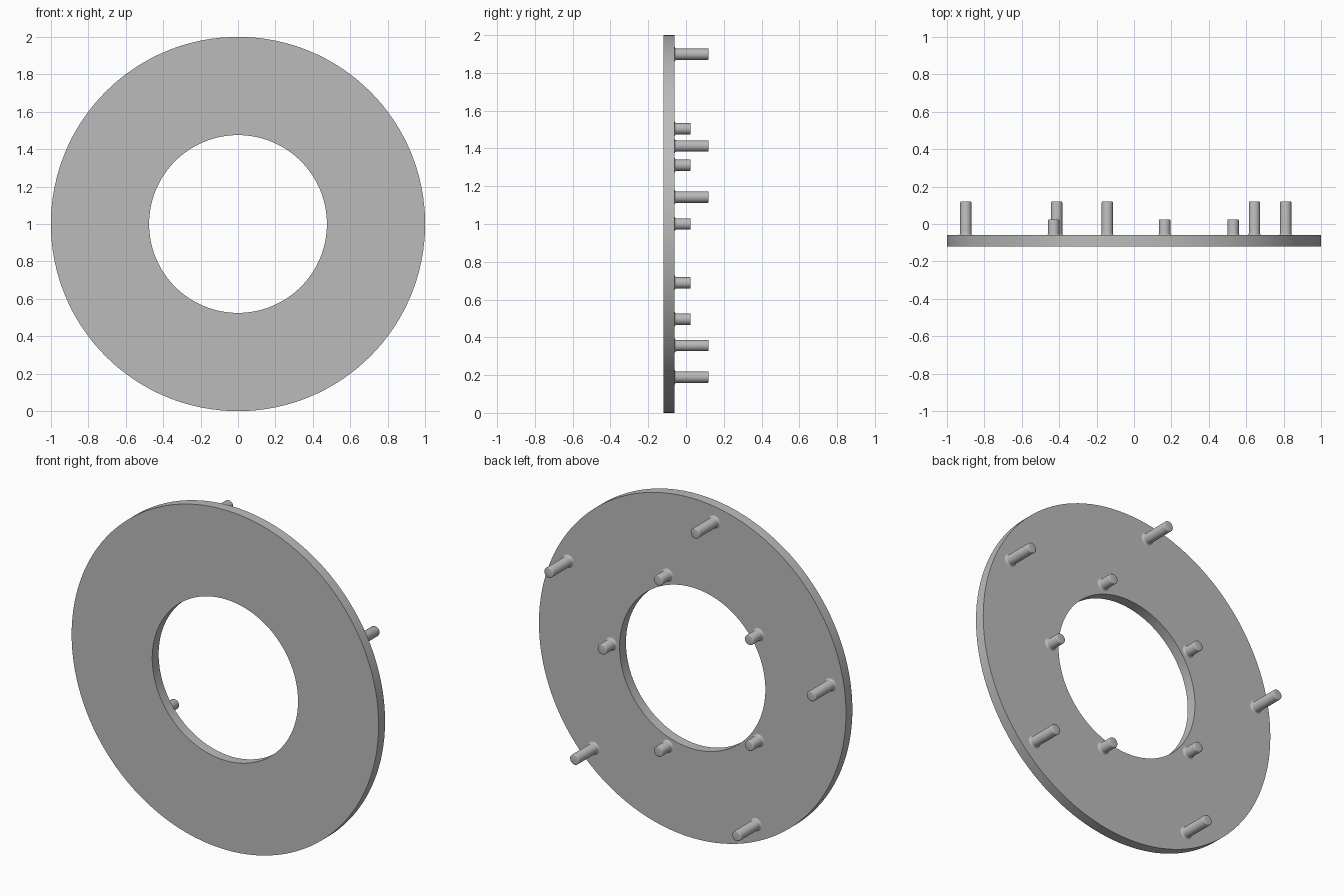
import bpy
import math
from mathutils import Matrix

cube = bpy.data.objects.get("Cube")
if cube:
    bpy.data.objects.remove(cube, do_unlink=True)

PLATE_FRONT, PLATE_BACK = -0.12, -0.06
PIN_R = 0.03

grey = bpy.data.materials.new("plain grey")
grey.use_nodes = True
colour = (0.5, 0.5, 0.5, 1)
grey.diffuse_color = colour
grey.node_tree.nodes["Principled BSDF"].inputs["Base Color"].default_value = colour


def lathe(name, profile, sides, x, z, closed=False):
    """Revolve (radius, y) points about an axis along y, through (x, z)."""
    n = len(profile)
    verts = []
    for i in range(sides):
        a = math.tau * i / sides
        verts += [(r * math.cos(a), y, r * math.sin(a)) for r, y in profile]
    faces = []
    for i in range(sides):
        j = (i + 1) % sides
        for k in range(n if closed else n - 1):
            m = (k + 1) % n
            faces.append((i * n + k, i * n + m, j * n + m, j * n + k))
    if not closed:
        faces.append([i * n for i in range(sides)])
        faces.append([i * n + n - 1 for i in reversed(range(sides))])
    mesh = bpy.data.meshes.new(name)
    mesh.from_pydata(verts, [], faces)
    mesh.materials.append(grey)
    obj = bpy.data.objects.new(name, mesh)
    obj.matrix_world = Matrix.Translation((x, 0, z))
    bpy.context.collection.objects.link(obj)
    bpy.ops.object.select_all(action="DESELECT")
    obj.select_set(True)
    bpy.context.view_layer.objects.active = obj
    bpy.ops.object.mode_set(mode="EDIT")
    bpy.ops.mesh.select_all(action="SELECT")
    bpy.ops.mesh.normals_make_consistent(inside=False)
    bpy.ops.object.mode_set(mode="OBJECT")
    bpy.ops.object.shade_smooth_by_angle(angle=math.radians(35))
    return obj


def pin_ring(name, ring_radius, start_degrees, tip):
    """Five pins with a filleted foot and a slightly rounded tip."""
    foot, edge = 0.01, 0.005
    profile = [(PIN_R + foot, PLATE_BACK - 0.005)]
    for s in range(5):
        a = math.pi / 2 * s / 4
        profile.append((PIN_R + foot * (1 - math.sin(a)),
                        PLATE_BACK + foot * (1 - math.cos(a))))
    for s in range(4):
        a = math.pi / 2 * s / 3
        profile.append((PIN_R - edge * (1 - math.cos(a)),
                        tip - edge * (1 - math.sin(a))))
    for i in range(5):
        a = math.radians(start_degrees + 72 * i)
        lathe(f"{name}_{i + 1}", profile, 32,
              ring_radius * math.cos(a), 1 + ring_radius * math.sin(a))


# Flat ring plate
lathe("ring_plate", [(1, PLATE_FRONT), (1, PLATE_BACK),
                     (0.475, PLATE_BACK), (0.475, PLATE_FRONT)],
      128, 0, 1, closed=True)

# Long pins near the rim, short pins around the hole
pin_ring("outer_pin", 0.91, 27, 0.12)
pin_ring("inner_pin", 0.53, 0, 0.025)
